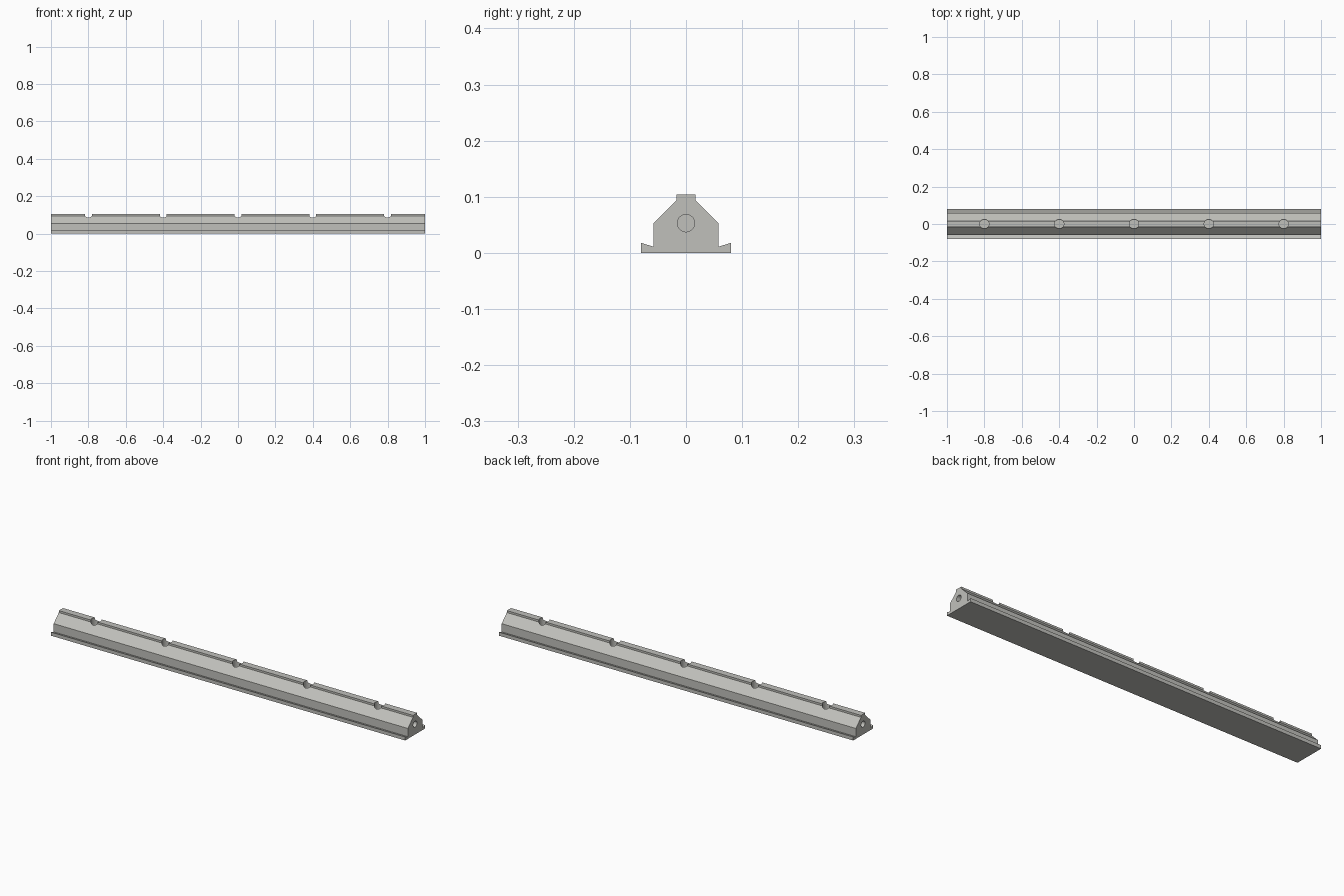
import bpy
import bmesh
from mathutils import Matrix

cube = bpy.data.objects.get("Cube")
if cube:
    bpy.data.objects.remove(cube, do_unlink=True)

LENGTH = 2.0

# Bare metal
metal = bpy.data.materials.new("light_grey_metal")
metal.use_nodes = True
colour = (0.53, 0.53, 0.50, 1)
metal.diffuse_color = colour
metal.node_tree.nodes["Principled BSDF"].inputs["Base Color"].default_value = colour


def add_object(name, bm):
    bmesh.ops.recalc_face_normals(bm, faces=bm.faces)
    mesh = bpy.data.meshes.new(name)
    bm.to_mesh(mesh)
    bm.free()
    mesh.materials.append(metal)
    obj = bpy.data.objects.new(name, mesh)
    bpy.context.collection.objects.link(obj)
    return obj


def add_cylinder(bm, radius, depth, location, turn=Matrix()):
    bmesh.ops.create_cone(bm, cap_ends=True, segments=32, radius1=radius,
                          radius2=radius, depth=depth,
                          matrix=Matrix.Translation(location) @ turn)


# Rail: half cross-section mirrored, then extruded along x
half = [(0.08, 0), (0.08, 0.018), (0.058, 0.011), (0.058, 0.053),
        (0.017, 0.094), (0.017, 0.104)]
section = half + [(-y, z) for y, z in reversed(half)]
bm = bmesh.new()
face = bm.faces.new([bm.verts.new((-LENGTH / 2, y, z)) for y, z in section])
ends = bmesh.ops.extrude_face_region(bm, geom=[face])["geom"]
bmesh.ops.translate(bm, vec=(LENGTH, 0, 0),
                    verts=[v for v in ends if isinstance(v, bmesh.types.BMVert)])
rail = add_object("rail", bm)

# Blind bolt holes along the ridge, and one in each end
bm = bmesh.new()
for i in range(-2, 3):
    add_cylinder(bm, 0.025, 0.1, (i * 0.4, 0, 0.11))
for side in (-1, 1):
    add_cylinder(bm, 0.0155, 0.1, (side * LENGTH / 2, 0, 0.053),
                 Matrix.Rotation(1.5708, 4, "Y"))
cutter = add_object("hole_cutter", bm)
cutter.hide_render = True
cutter.hide_viewport = True

holes = rail.modifiers.new("holes", "BOOLEAN")
holes.operation = "DIFFERENCE"
holes.solver = "EXACT"
holes.object = cutter

# Apply the holes, then smooth only the round walls
bpy.context.view_layer.update()
depsgraph = bpy.context.evaluated_depsgraph_get()
cut_mesh = bpy.data.meshes.new_from_object(rail.evaluated_get(depsgraph))
rail.modifiers.clear()
rail.data = cut_mesh
bpy.data.objects.remove(cutter, do_unlink=True)
bpy.context.view_layer.objects.active = rail
rail.select_set(True)
bpy.ops.object.shade_smooth_by_angle(angle=0.5)
